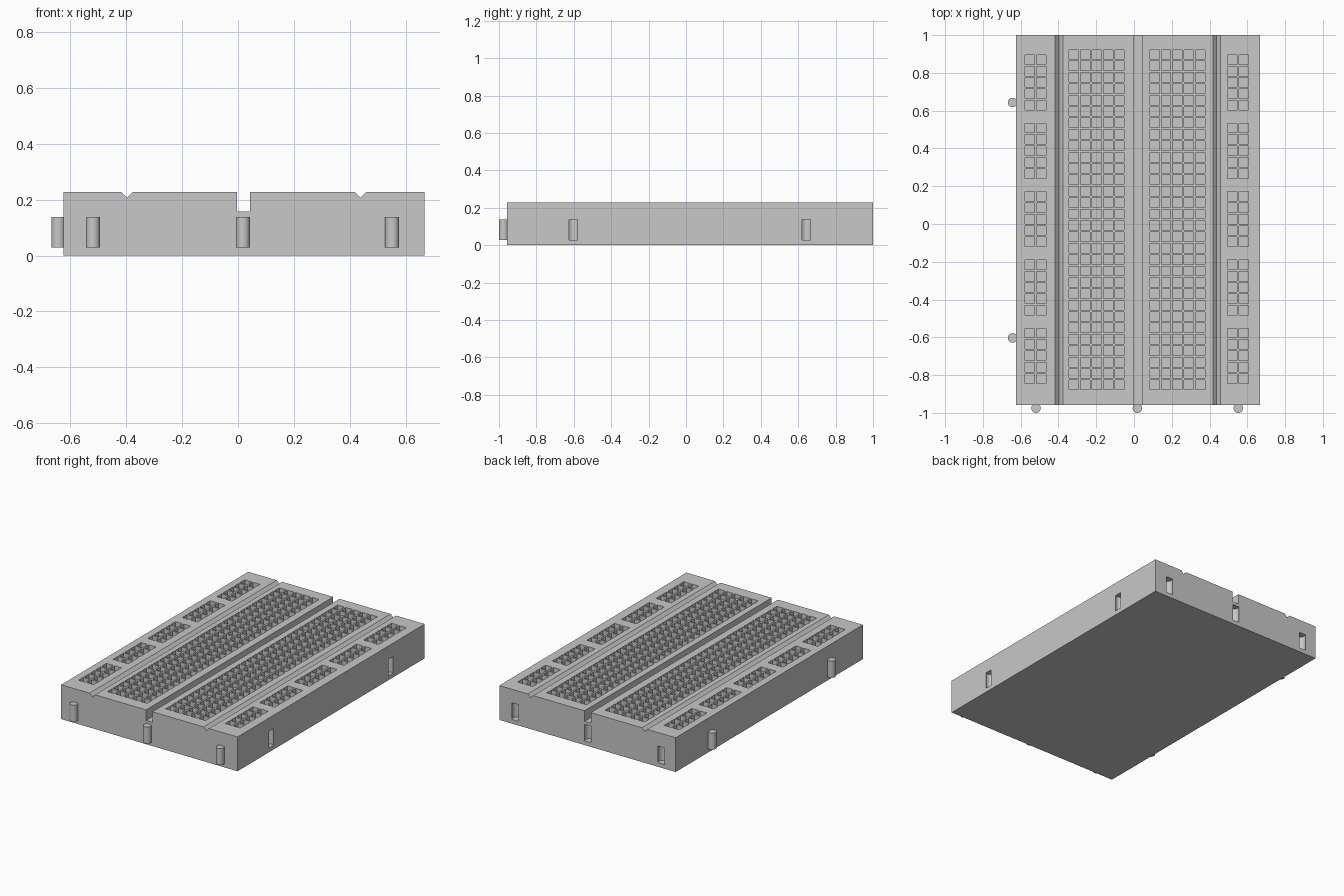
import bpy, bmesh, math
from mathutils import Matrix, Vector

if "Cube" in bpy.data.objects:
    bpy.data.objects.remove(bpy.data.objects["Cube"], do_unlink=True)

# One light grey plastic
plastic = bpy.data.materials.new("light grey plastic")
plastic.use_nodes = True
GREY = (0.58, 0.58, 0.58, 1)
plastic.diffuse_color = GREY
plastic.node_tree.nodes["Principled BSDF"].inputs["Base Color"].default_value = GREY

LEFT, RIGHT, FRONT, BACK, TOP = -0.625, 0.667, -0.957, 1.0, 0.227
PITCH, HOLE, HOLE_DEPTH = 0.0603, 0.05, 0.12
PEG_LOW, PEG_HIGH, PEG_OUT = 0.028, 0.138, 0.018


def make_object(name, bm):
    bmesh.ops.recalc_face_normals(bm, faces=bm.faces)
    mesh = bpy.data.meshes.new(name)
    bm.to_mesh(mesh)
    bm.free()
    mesh.materials.append(plastic)
    obj = bpy.data.objects.new(name, mesh)
    bpy.context.collection.objects.link(obj)
    return obj


def add_box(bm, centre, size):
    matrix = Matrix.Translation(centre) @ Matrix.Diagonal((*size, 1))
    bmesh.ops.create_cube(bm, size=1, matrix=matrix)


def add_post(bm, x, y, radius):
    middle = Vector((x, y, (PEG_LOW + PEG_HIGH) / 2))
    bmesh.ops.create_cone(bm, cap_ends=True, segments=32, radius1=radius, radius2=radius,
                          depth=PEG_HIGH - PEG_LOW, matrix=Matrix.Translation(middle))


def smooth(obj):
    bpy.ops.object.select_all(action="DESELECT")
    obj.select_set(True)
    bpy.context.view_layer.objects.active = obj
    bpy.ops.object.shade_smooth_by_angle(angle=math.radians(30))


# Board body: a cross-section with two V grooves and a centre channel
profile = [(LEFT, 0), (RIGHT, 0), (RIGHT, TOP),
           (0.458, TOP), (0.438, TOP - 0.02), (0.418, TOP),
           (0.043, TOP), (0.043, 0.157), (-0.003, 0.157), (-0.003, TOP),
           (-0.377, TOP), (-0.397, TOP - 0.02), (-0.417, TOP), (LEFT, TOP)]
bm = bmesh.new()
section = bm.faces.new([bm.verts.new((x, FRONT, z)) for x, z in profile])
sweep = bmesh.ops.extrude_face_region(bm, geom=[section])
bmesh.ops.translate(bm, vec=(0, BACK - FRONT, 0),
                    verts=[v for v in sweep["geom"] if isinstance(v, bmesh.types.BMVert)])
board = make_object("board_body", bm)

# Pin holes: two fields of five columns, and a pair of rail columns at each side
holes = bmesh.new()
main_rows = [0.897 - PITCH * i for i in range(30)]
rail_rows = [0.870 - PITCH * (6 * g + i) for g in range(5) for i in range(5)]
fields = [(-0.318, 5, main_rows), (0.109, 5, main_rows),
          (-0.552, 2, rail_rows), (0.521, 2, rail_rows)]
for start, columns, rows in fields:
    for column in range(columns):
        for y in rows:
            add_box(holes, (start + PITCH * column, y, TOP),
                    (HOLE, HOLE, HOLE_DEPTH * 2))
hole_cutter = make_object("pin_hole_cutter", holes)

# Joining pegs on the front and right-hand side, matching sockets opposite
peg_xs = (-0.519, 0.018, 0.552)
peg_ys = (-0.603, 0.643)
pegs = [("front_peg", x, FRONT - PEG_OUT) for x in peg_xs]
pegs += [("side_peg", LEFT - PEG_OUT, y) for y in peg_ys]
for name, x, y in pegs:
    bm = bmesh.new()
    add_post(bm, x, y, 0.025)
    smooth(make_object(name, bm))

sockets = bmesh.new()
for x in peg_xs:
    add_post(sockets, x, BACK - PEG_OUT, 0.03)
for y in peg_ys:
    add_post(sockets, RIGHT - PEG_OUT, y, 0.03)
socket_cutter = make_object("socket_cutter", sockets)

# Cut the holes and sockets
for cutter in (socket_cutter, hole_cutter):
    cutter.hide_render = True
    cut = board.modifiers.new(cutter.name, "BOOLEAN")
    cut.operation = "DIFFERENCE"
    cut.solver = "EXACT"
    cut.object = cutter
    bpy.context.view_layer.objects.active = board
    bpy.ops.object.modifier_apply(modifier=cut.name)
    bpy.data.objects.remove(cutter, do_unlink=True)
smooth(board)
